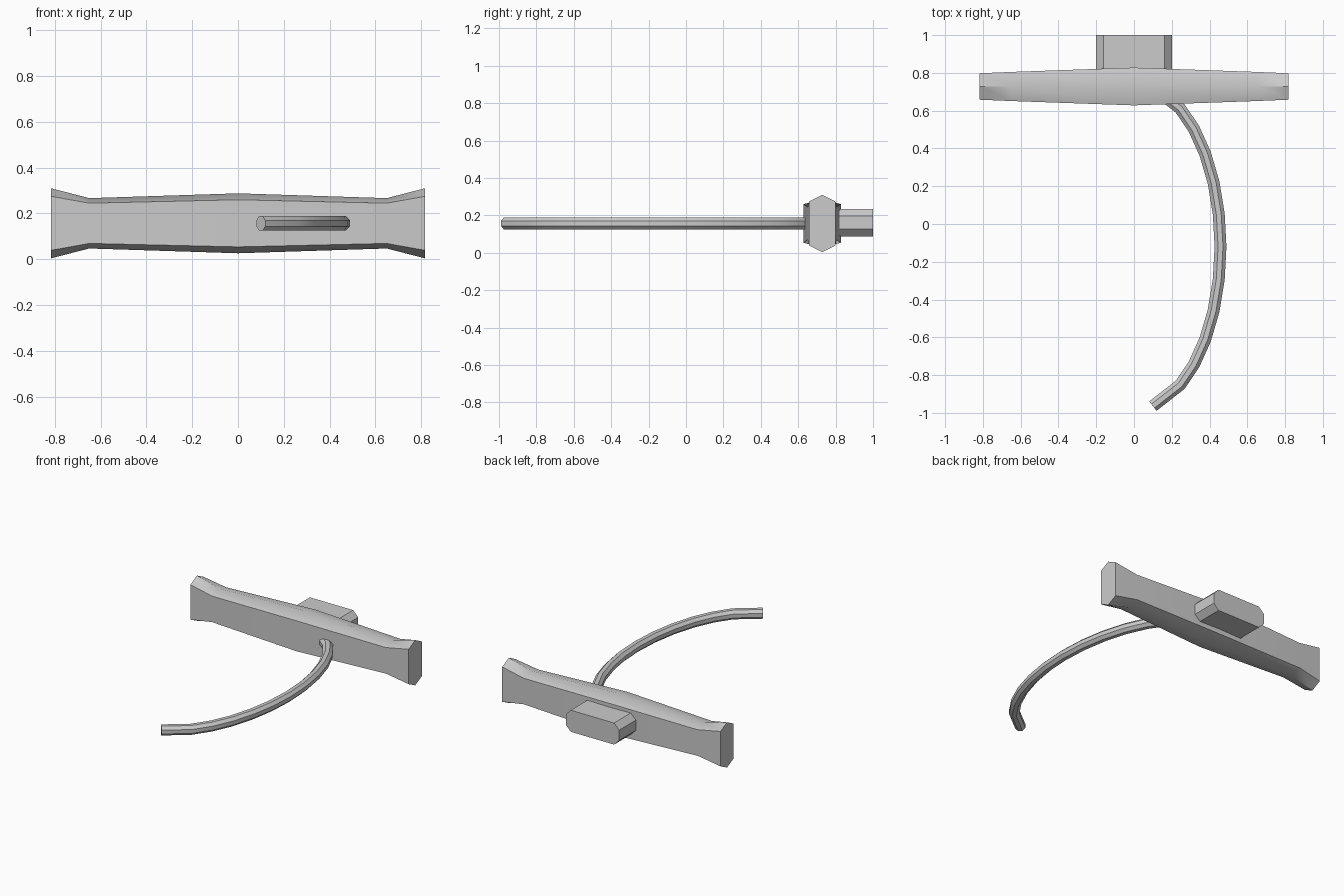
import bpy, math
from math import radians, sin, cos
from mathutils import Vector

if "Cube" in bpy.data.objects:
    bpy.data.objects.remove(bpy.data.objects["Cube"])

steel = bpy.data.materials.new("grey metal")
steel.diffuse_color = (0.6, 0.6, 0.6, 1)
steel.use_nodes = True
steel.node_tree.nodes["Principled BSDF"].inputs["Base Color"].default_value = steel.diffuse_color


def loft(name, rings):
    """Skin a list of equal-sized rings and cap both ends."""
    n = len(rings[0])
    verts = [p for r in rings for p in r]
    faces = [(i * n + j, i * n + (j + 1) % n, (i + 1) * n + (j + 1) % n, (i + 1) * n + j)
             for i in range(len(rings) - 1) for j in range(n)]
    faces += [tuple(reversed(range(n))), tuple(range(len(verts) - n, len(verts)))]
    me = bpy.data.meshes.new(name)
    me.from_pydata(verts, [], faces)
    me.materials.append(steel)
    ob = bpy.data.objects.new(name, me)
    bpy.context.collection.objects.link(ob)
    bpy.context.view_layer.objects.active = ob
    ob.select_set(True)
    bpy.ops.object.mode_set(mode='EDIT')
    bpy.ops.mesh.select_all(action='SELECT')
    bpy.ops.mesh.normals_make_consistent(inside=False)
    bpy.ops.object.mode_set(mode='OBJECT')
    bpy.ops.object.shade_smooth_by_angle(angle=radians(32))
    ob.select_set(False)
    return ob


Z = 0.157  # height of the shared centre line

# Flared cross bar: x, half depth, half height of flat side, half height of ridge
half = [(0.65, 0.077, 0.088, 0.11), (0.817, 0.07, 0.118, 0.153)]
stations = [(-x, *r) for x, *r in reversed(half)] + [(0, 0.1, 0.103, 0.131)] + half
loft("cross_bar", [[(x, 0.728 + y, Z + z) for y, z in
                    ((-d, -s), (0, -r), (d, -s), (d, s), (0, r), (-d, s))]
                   for x, d, s, r in stations])

# Chamfered block on the back
w, h, c = 0.2, 0.073, 0.038
outline = [(-w, -h + c), (-w + c, -h), (w - c, -h), (w, -h + c),
           (w, h - c), (w - c, h), (-w + c, h), (-w, h - c)]
loft("back_block", [[(x, y, Z + 0.004 + z) for x, z in outline] for y in (0.74, 1.0)])

# Curved eight-sided rod following an elliptical arc
angles = [-77.4] + [-57.7 + 11.54 * i for i in range(11)] + [77.4]
path = [Vector((0.458 * cos(radians(a)), -0.12 + 0.865 * sin(radians(a)), Z)) for a in angles]
rings = []
for i, p in enumerate(path):
    a = (p - path[i - 1]).normalized() if i else (path[1] - p).normalized()
    b = (path[i + 1] - p).normalized() if i < len(path) - 1 else a
    t = (a + b).normalized()
    side = Vector((t.y, -t.x, 0)) / t.dot(a)
    rings.append([p + 0.034 * (side * cos(q) + Vector((0, 0, sin(q))))
                  for q in (radians(22.5 + 45 * k) for k in range(8))])
loft("curved_rod", rings)
